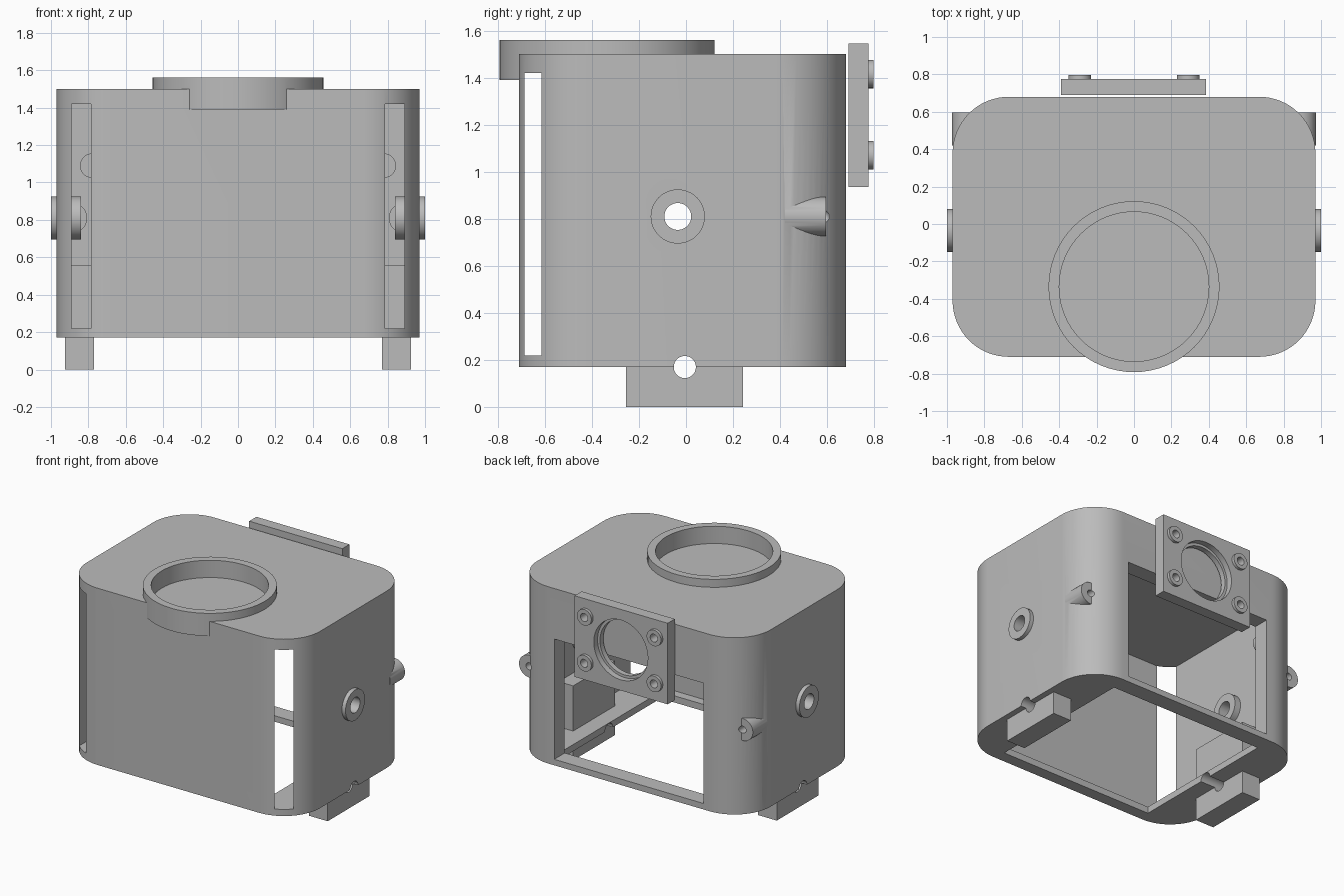
import bpy
from math import pi, radians
from mathutils import Matrix

cube = bpy.data.objects.get("Cube")
if cube:
    bpy.data.objects.remove(cube, do_unlink=True)

grey = bpy.data.materials.new("plain grey")
grey.use_nodes = True
grey.diffuse_color = (0.5, 0.5, 0.5, 1)
grey.node_tree.nodes["Principled BSDF"].inputs["Base Color"].default_value = (0.5, 0.5, 0.5, 1)


def box(name, x, y, z):
    """Box from (min, max) ranges."""
    bpy.ops.mesh.primitive_cube_add(size=1)
    ob = bpy.context.object
    ob.name = name
    spans = (x, y, z)
    size = [b - a for a, b in spans]
    mid = [(a + b) / 2 for a, b in spans]
    ob.data.transform(Matrix.Translation(mid) @ Matrix.Diagonal((*size, 1)))
    ob.data.materials.append(grey)
    return ob


def rod(name, axis, r, span, u, v):
    """Cylinder along an axis; u, v are the other two coordinates in order."""
    bpy.ops.mesh.primitive_cylinder_add(vertices=64, radius=r, depth=abs(span[1] - span[0]))
    ob = bpy.context.object
    ob.name = name
    m = sum(span) / 2
    turn = {"x": Matrix.Rotation(pi / 2, 4, "Y"), "y": Matrix.Rotation(pi / 2, 4, "X"),
            "z": Matrix.Identity(4)}[axis]
    pos = {"x": (m, u, v), "y": (u, m, v), "z": (u, v, m)}[axis]
    ob.data.transform(Matrix.Translation(pos) @ turn)
    ob.data.materials.append(grey)
    return ob


def apply(ob, mod):
    bpy.ops.object.select_all(action="DESELECT")
    bpy.context.view_layer.objects.active = ob
    ob.select_set(True)
    bpy.ops.object.modifier_apply(modifier=mod.name)


def combine(ob, tool, how):
    mod = ob.modifiers.new("combine", "BOOLEAN")
    mod.operation = how
    mod.solver = "EXACT"
    mod.object = tool
    apply(ob, mod)
    bpy.data.objects.remove(tool, do_unlink=True)


def add(ob, tool):
    combine(ob, tool, "UNION")


def cut(ob, tool):
    combine(ob, tool, "DIFFERENCE")


def smooth(ob):
    bpy.ops.object.select_all(action="DESELECT")
    bpy.context.view_layer.objects.active = ob
    ob.select_set(True)
    bpy.ops.object.shade_smooth_by_angle(angle=radians(30))


# Housing block with rounded upright corners
housing = box("housing", (-0.97, 0.97), (-0.71, 0.68), (0.17, 1.5))
weights = housing.data.attributes.new("bevel_weight_edge", "FLOAT", "EDGE")
for e in housing.data.edges:
    a, b = (housing.data.vertices[i].co for i in e.vertices)
    weights.data[e.index].value = 1.0 if abs(a.z - b.z) > 0.5 else 0.0
bevel = housing.modifiers.new("corners", "BEVEL")
bevel.limit_method = "WEIGHT"
bevel.width = 0.3
bevel.segments = 16
apply(housing, bevel)

# Round cup on top, overhanging the front
add(housing, rod("cup", "z", 0.457, (1.39, 1.56), 0, -0.335))
cut(housing, rod("cup_recess", "z", 0.4, (1.43, 1.8), 0, -0.335))

# Square cavity breaks through the front corners as two slots
cut(housing, box("cavity", (-0.89, 0.89), (-0.687, 0.56), (0.22, 1.42)))
cut(housing, box("bottom_opening", (-0.645, 0.645), (-0.62, 0.555), (0, 0.4)))
cut(housing, box("back_opening", (-0.62, 0.62), (0.4, 0.9), (0.215, 1.12)))

# Feet, side bushings and corner lugs on both sides
for s in (-1, 1):
    def xs(a, b):
        return tuple(sorted((s * a, s * b)))
    add(housing, box("foot", xs(0.77, 0.925), (-0.255, 0.242), (0, 0.56)))
    add(housing, rod("bushing", "x", 0.115, xs(0.84, 1.0), -0.035, 0.81))
    add(housing, rod("corner_lug", "y", 0.083, (0.42, 0.595), s * 0.89, 0.81))
    add(housing, rod("inner_boss", "y", 0.065, (0.42, 0.58), s * 0.78, 1.09))
    cut(housing, rod("bushing_hole", "x", 0.057, xs(0.7, 1.1), -0.035, 0.81))
    cut(housing, rod("foot_hole", "x", 0.047, xs(0.6, 1.1), -0.005, 0.17))
    cut(housing, rod("lug_hole", "y", 0.026, (0.5, 0.8), s * 0.89, 0.81))
smooth(housing)

# Mounting plate behind the housing, with a stepped round hole
plate = box("back_plate", (-0.39, 0.385), (0.69, 0.775), (0.935, 1.545))
cut(plate, rod("plate_hole", "y", 0.205, (0.6, 0.9), 0, 1.24))
cut(plate, rod("plate_step", "y", 0.225, (0.73, 0.9), 0, 1.24))
for x in (-0.29, 0.29):
    for z in (1.07, 1.415):
        add(plate, rod("collar", "y", 0.06, (0.75, 0.797), x, z))
        cut(plate, rod("collar_hole", "y", 0.03, (0.6, 0.9), x, z))
smooth(plate)
